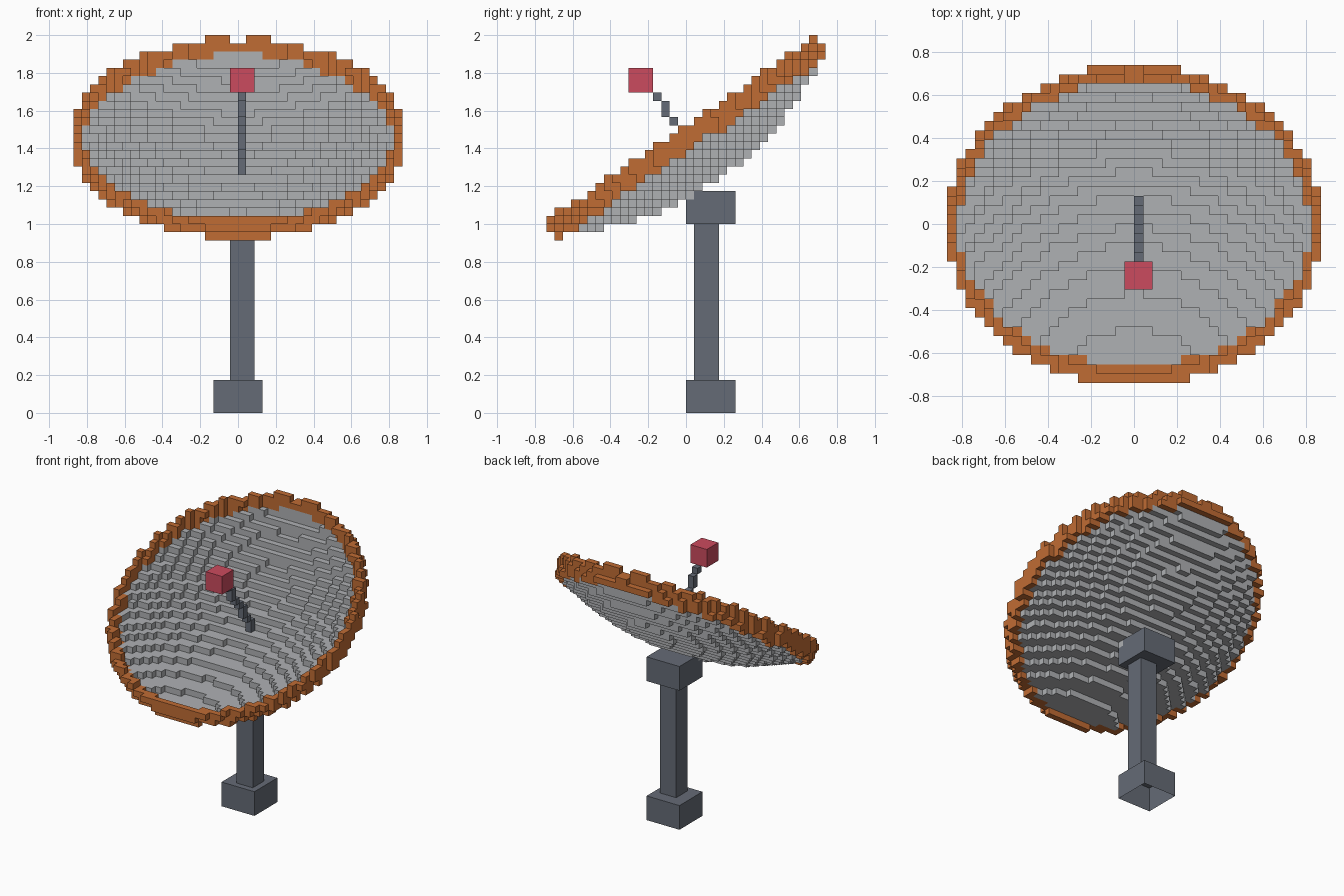
import bpy
import bmesh
import math
from mathutils import Vector

cube = bpy.data.objects.get("Cube")
if cube:
    bpy.data.objects.remove(cube, do_unlink=True)

UNIT = 2 / 46  # edge length of one block


def make_material(name, color):
    mat = bpy.data.materials.new(name)
    mat.use_nodes = True
    mat.diffuse_color = (*color, 1)
    mat.node_tree.nodes["Principled BSDF"].inputs["Base Color"].default_value = (*color, 1)
    return mat


orange = make_material("rim orange", (0.53, 0.15, 0.034))
pale_grey = make_material("dish grey", (0.43, 0.44, 0.455))
slate = make_material("slate grey", (0.13, 0.147, 0.18))
red = make_material("feed red", (0.60, 0.07, 0.112))


def add_object(name, bm, mat):
    mesh = bpy.data.meshes.new(name)
    bm.to_mesh(mesh)
    bm.free()
    mesh.materials.append(mat)
    obj = bpy.data.objects.new(name, mesh)
    bpy.context.collection.objects.link(obj)
    return obj


def add_box(name, low, high, mat, open_bottom=False):
    """Box between two corners given in blocks."""
    low, high = Vector(low) * UNIT, Vector(high) * UNIT
    bm = bmesh.new()
    bmesh.ops.create_cube(bm, size=1)
    for v in bm.verts:
        v.co = (low + high) / 2 + v.co * (high - low)
    if open_bottom:
        bm.normal_update()
        under = [f for f in bm.faces if f.normal.z < -0.5]
        bmesh.ops.delete(bm, geom=under, context='FACES_ONLY')
    return add_object(name, bm, mat)


def add_blocks(name, cells, solid, mat):
    """Outer skin of a set of unit blocks, leaving out faces against solid."""
    bm = bmesh.new()
    corners = {}

    def corner(p):
        if p not in corners:
            corners[p] = bm.verts.new(Vector(p) * UNIT)
        return corners[p]

    for cell in sorted(cells):
        for axis in range(3):
            for side in (0, 1):
                near = list(cell)
                near[axis] += 2 * side - 1
                if tuple(near) in solid:
                    continue
                ring = [(0, 0), (1, 0), (1, 1), (0, 1)]
                if not side:
                    ring.reverse()
                quad = []
                for a, b in ring:
                    p = list(cell)
                    p[axis] += side
                    p[(axis + 1) % 3] += a
                    p[(axis + 2) % 3] += b
                    quad.append(corner(tuple(p)))
                bm.faces.new(quad)
    return add_object(name, bm, mat)


# Tilted parabolic dish, sampled into blocks
TILT = math.radians(34)
SIN, COS = math.sin(TILT), math.cos(TILT)
RADIUS, RIM_INNER = 20.05, 18.8
CENTRE_Z = 33.2
CURVE = 0.0135

dish, rim = set(), set()
for x in range(-20, 20):
    for y in range(-18, 18):
        for z in range(20, 47):
            px, py, pz = x + 0.5, y + 0.5, z + 0.5 - CENTRE_Z
            along = py * COS + pz * SIN
            height = pz * COS - py * SIN
            r = math.hypot(px, along)
            offset = height - CURVE * (r * r - 400)
            if r > RADIUS:
                continue
            if r > RIM_INNER:
                if -0.93 < offset < 1.66:
                    rim.add((x, y, z))
            elif -0.72 < offset < 0.7:
                dish.add((x, y, z))

add_blocks("dish", dish, dish | rim, pale_grey)
add_blocks("dish_rim", rim, dish | rim, orange)

# Stepped arm rising from the dish centre to the feed
arm = {(0, math.ceil(2 - 8 * (z - 29) / 11), z) for z in range(29, 39)}
add_blocks("feed_arm", arm, arm, slate)
add_box("feed", (-1, -7, 39), (2, -4, 42), red)

# Mast with its foot and head
add_box("mast_foot", (-3, 0, 0), (3, 6, 4), slate, open_bottom=True)
add_box("mast", (-1, 1, 4), (2, 4, 23), slate)
add_box("mast_head", (-3, 0, 23), (3, 6, 27), slate)
